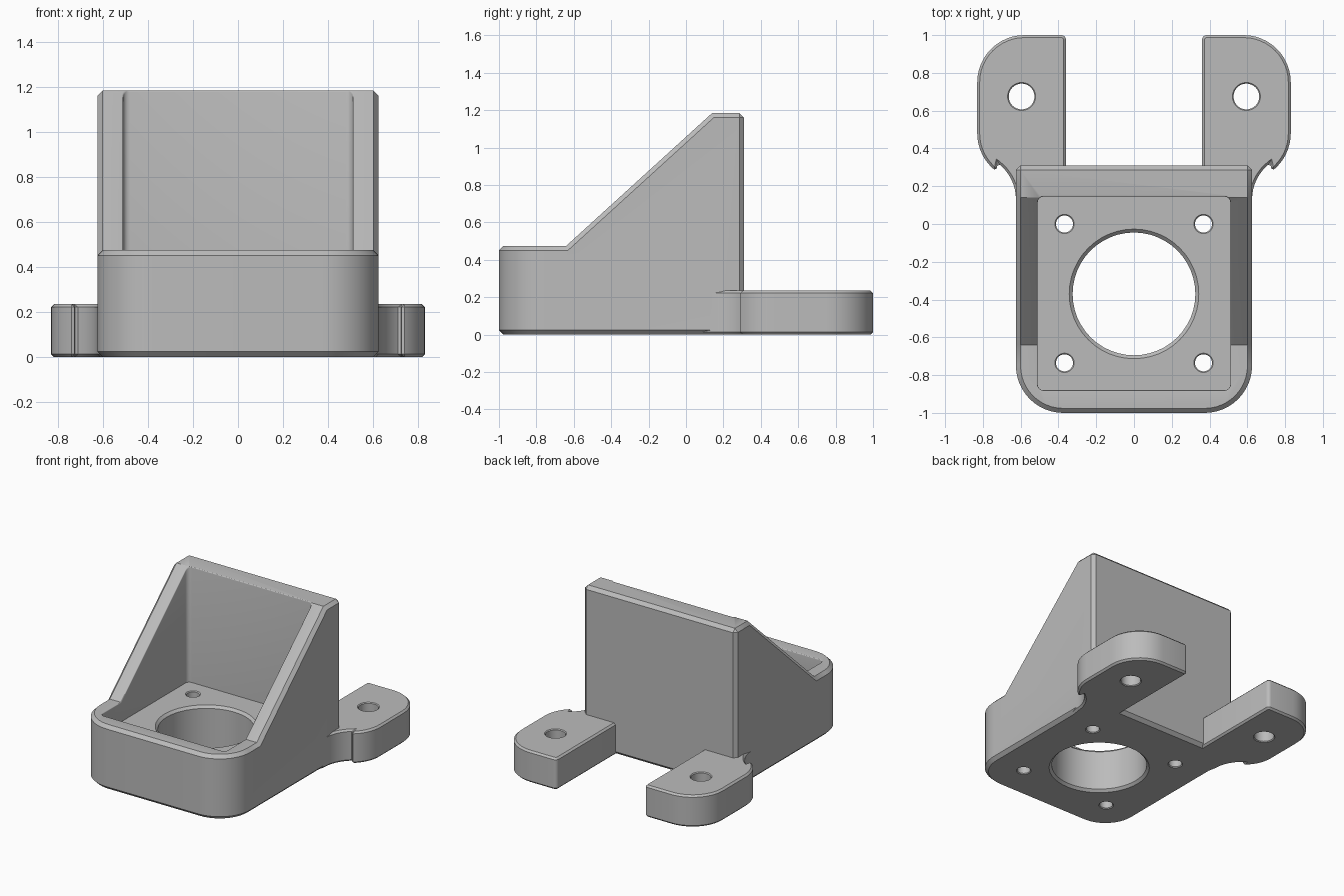
import bpy, bmesh, math
from math import cos, sin, pi

cube = bpy.data.objects.get("Cube")
if cube:
    bpy.data.objects.remove(cube)

grey = bpy.data.materials.new("plain grey")
grey.use_nodes = True
COLOR = (0.5, 0.5, 0.5, 1)
grey.diffuse_color = COLOR
grey.node_tree.nodes["Principled BSDF"].inputs["Base Color"].default_value = COLOR


def finish(name, bm):
    bmesh.ops.recalc_face_normals(bm, faces=bm.faces)
    mesh = bpy.data.meshes.new(name)
    bm.to_mesh(mesh)
    bm.free()
    mesh.materials.append(grey)
    ob = bpy.data.objects.new(name, mesh)
    bpy.context.collection.objects.link(ob)
    return ob


def prism(name, points, direction):
    """Extrude a closed 3D outline along a vector."""
    bm = bmesh.new()
    face = bm.faces.new([bm.verts.new(p) for p in points])
    new = bmesh.ops.extrude_face_region(bm, geom=[face])["geom"]
    bmesh.ops.translate(bm, vec=direction, verts=[v for v in new if isinstance(v, bmesh.types.BMVert)])
    return finish(name, bm)


def arc(cx, cy, r, start, end, n=12):
    return [(cx + r * cos(math.radians(start + (end - start) * i / n)),
             cy + r * sin(math.radians(start + (end - start) * i / n))) for i in range(n + 1)]


def drill(x, y, r, top, chamfer, n=48):
    """Hole cutter with a flare at both mouths."""
    e = 0.02
    rings = [(r + chamfer + e, -e), (r, chamfer), (r, top - chamfer), (r + chamfer + e, top + e)]
    bm = bmesh.new()
    loops = [[bm.verts.new((x + q * cos(2 * pi * i / n), y + q * sin(2 * pi * i / n), z))
              for i in range(n)] for q, z in rings]
    for a, b in zip(loops, loops[1:]):
        for i in range(n):
            j = (i + 1) % n
            bm.faces.new((a[i], a[j], b[j], b[i]))
    bm.faces.new(loops[0])
    bm.faces.new(loops[-1])
    return finish("hole_cutter", bm)


def apply(ob, mod):
    bpy.context.view_layer.objects.active = ob
    bpy.ops.object.modifier_apply(modifier=mod.name)


def combine(ob, other, operation):
    mod = ob.modifiers.new("combine", "BOOLEAN")
    mod.operation, mod.solver, mod.object = operation, "EXACT", other
    apply(ob, mod)
    bpy.data.objects.remove(other)


def chamfer(ob, width):
    mod = ob.modifiers.new("chamfer", "BEVEL")
    mod.width, mod.segments = width, 1
    mod.limit_method, mod.angle_limit = "ANGLE", math.radians(50)
    apply(ob, mod)


W, BACK, TOP, RIM, FLOOR, FLANGE = 0.625, 0.31, 1.185, 0.475, 0.33, 0.235

# Housing: rounded front, sloping cheeks, tall back wall
outline = arc(-W + 0.25, -0.75, 0.25, 180, 270) + arc(W - 0.25, -0.75, 0.25, 270, 360)
outline += [(W, BACK), (-W, BACK)]
body = prism("mounting_bracket", [(x, y, 0) for x, y in outline], (0, 0, TOP))
wedge = [(-1.2, RIM), (-0.64, RIM), (0.14, TOP), (0.14, 1.5), (-1.2, 1.5)]
combine(body, prism("slope_cutter", [(-1, y, z) for y, z in wedge], (2, 0, 0)), "DIFFERENCE")
chamfer(body, 0.024)

# Open pocket with small corner radii
r, px, y0, y1 = 0.03, 0.51, -0.88, 0.145
pocket = (arc(px - r, y1 - r, r, 0, 90, 4) + arc(r - px, y1 - r, r, 90, 180, 4)
          + arc(r - px, y0 + r, r, 180, 270, 4) + arc(px - r, y0 + r, r, 270, 360, 4))
combine(body, prism("pocket_cutter", [(x, y, FLOOR) for x, y in pocket], (0, 0, 2)), "DIFFERENCE")

# Soft inner rim of the pocket
bm = bmesh.new()
bm.from_mesh(body.data)
bmesh.ops.remove_doubles(bm, verts=bm.verts, dist=0.0005)
rim = []
for e in bm.edges:
    mid = (e.verts[0].co + e.verts[1].co) / 2
    if len(e.link_faces) == 2 and mid.z > 0.4 and abs(mid.x) < 0.53 and -0.9 < mid.y < 0.16:
        nz = sorted(f.normal.z for f in e.link_faces)
        if abs(nz[0]) < 0.1 and nz[1] > 0.5:
            rim.append(e)
bmesh.ops.bevel(bm, geom=rim, offset=0.03, segments=4, profile=0.5, affect="EDGES", clamp_overlap=True)
bm.to_mesh(body.data)
bm.free()

# Two mounting ears with a curved neck
for s in (1, -1):
    ear = [(0.36, 0.0), (0.55, 0.0), (0.61, 0.06)]
    ear += arc(0.865, 0.13, 0.24, 180, 127, 8)
    ear += arc(0.58, 0.48, 0.25, -53, 0, 8)
    ear += arc(0.58, 0.75, 0.25, 0, 90)
    ear += arc(0.385, 0.975, 0.025, 90, 180, 4)
    part = prism("mounting_ear", [(s * x, y, 0) for x, y in ear], (0, 0, FLANGE))
    chamfer(part, 0.02)
    combine(body, part, "UNION")

# Bolt holes and the large round opening
holes = [(0, -0.37, 0.325, FLOOR, 0.018)]
for s in (1, -1):
    holes.append((s * 0.595, 0.675, 0.068, FLANGE, 0.006))
    holes += [(s * 0.368, y, 0.045, FLOOR, 0.006) for y in (0.0, -0.735)]
for h in holes:
    combine(body, drill(*h), "DIFFERENCE")

# Smooth curves, crisp edges
bpy.ops.object.select_all(action="DESELECT")
body.select_set(True)
bpy.context.view_layer.objects.active = body
bpy.ops.object.shade_smooth_by_angle(angle=math.radians(30))
